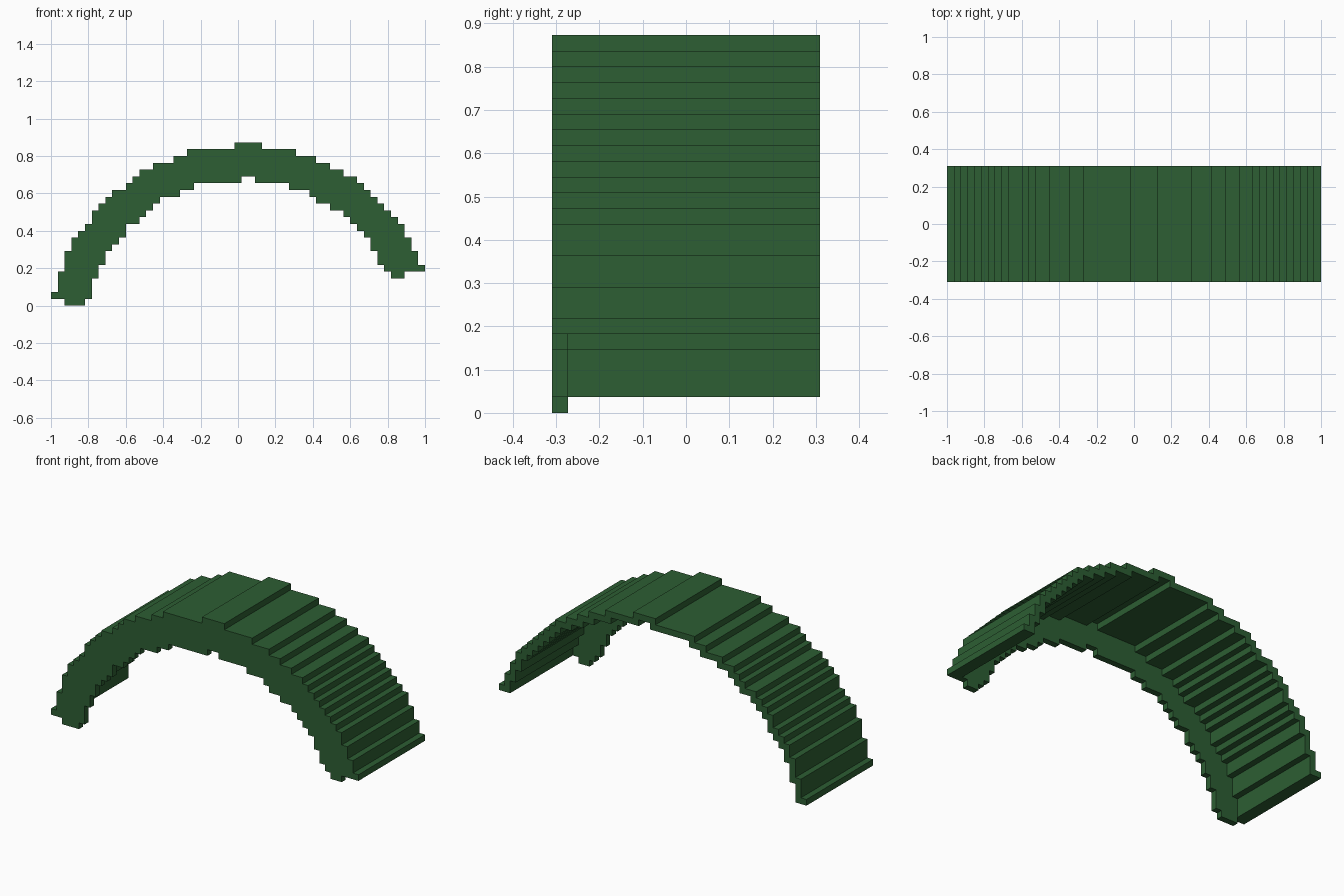
import bpy, bmesh

if "Cube" in bpy.data.objects:
    bpy.data.objects.remove(bpy.data.objects["Cube"])

UNIT = 2 / 55          # size of one block
COLS, DEPTH = 55, 17   # arch width and depth in blocks

green = bpy.data.materials.new("dark_green")
green.diffuse_color = (0.026, 0.112, 0.033, 1)
green.use_nodes = True
green.node_tree.nodes["Principled BSDF"].inputs["Base Color"].default_value = green.diffuse_color


def columns(runs):
    """Expand (height, number of columns) runs into one height per column."""
    heights = [h for h, n in runs for _ in range(n)]
    assert len(heights) == COLS
    return heights


def stair_line(heights):
    """Stepped line from left to right, without points on straight runs."""
    pts = []
    for c, h in enumerate(heights):
        if pts and pts[-1][1] == h:
            pts[-1] = (c + 1, h)
        else:
            pts += [(c, h), (c + 1, h)]
    return pts


def stepped_arch(name, bottoms, tops, y0, y1):
    """Extrude the outline between two stepped lines from y0 to y1 (blocks)."""
    outline = stair_line(bottoms) + stair_line(tops)[::-1]
    bm = bmesh.new()
    verts = [bm.verts.new(((x - COLS / 2) * UNIT, (y0 - DEPTH / 2) * UNIT, z * UNIT))
             for x, z in outline]
    face = bm.faces.new(verts)
    out = bmesh.ops.extrude_face_region(bm, geom=[face])
    moved = [v for v in out["geom"] if isinstance(v, bmesh.types.BMVert)]
    bmesh.ops.translate(bm, verts=moved, vec=(0, (y1 - y0) * UNIT, 0))
    bmesh.ops.recalc_face_normals(bm, faces=bm.faces)
    mesh = bpy.data.meshes.new(name)
    bm.to_mesh(mesh)
    bm.free()
    mesh.materials.append(green)
    obj = bpy.data.objects.new(name, mesh)
    bpy.context.collection.objects.link(obj)


# Outer stepped curve of the arch
tops = columns([(2, 1), (5, 1), (8, 1), (10, 1), (11, 1), (12, 1), (14, 1), (15, 1),
                (16, 1), (17, 2), (18, 1), (19, 1), (20, 2), (21, 3), (22, 2), (23, 7),
                (24, 4), (23, 5), (22, 3), (21, 2), (20, 2), (19, 2), (18, 1), (17, 1),
                (16, 1), (15, 1), (14, 1), (13, 1), (12, 1), (10, 1), (8, 1), (6, 1)])

# Inner stepped curve of the front plate
plate_bottoms = columns([(1, 2), (0, 3), (1, 1), (4, 1), (6, 1), (8, 1), (9, 1), (10, 1),
                         (12, 2), (13, 1), (14, 1), (15, 1), (16, 3), (17, 2), (18, 7),
                         (19, 2), (18, 5), (17, 3), (16, 1), (15, 2), (14, 2), (13, 1),
                         (12, 1), (11, 1), (10, 1), (8, 1), (6, 1), (5, 1), (4, 2), (5, 3)])

# Roof shell: one block thick, each column reaching down to its lower neighbour
shell_bottoms = [min(tops[max(c - 1, 0):c + 2]) - 1 for c in range(COLS)]

stepped_arch("front_plate", plate_bottoms, tops, 0, 1)
stepped_arch("roof_shell", shell_bottoms, tops, 1, DEPTH)
